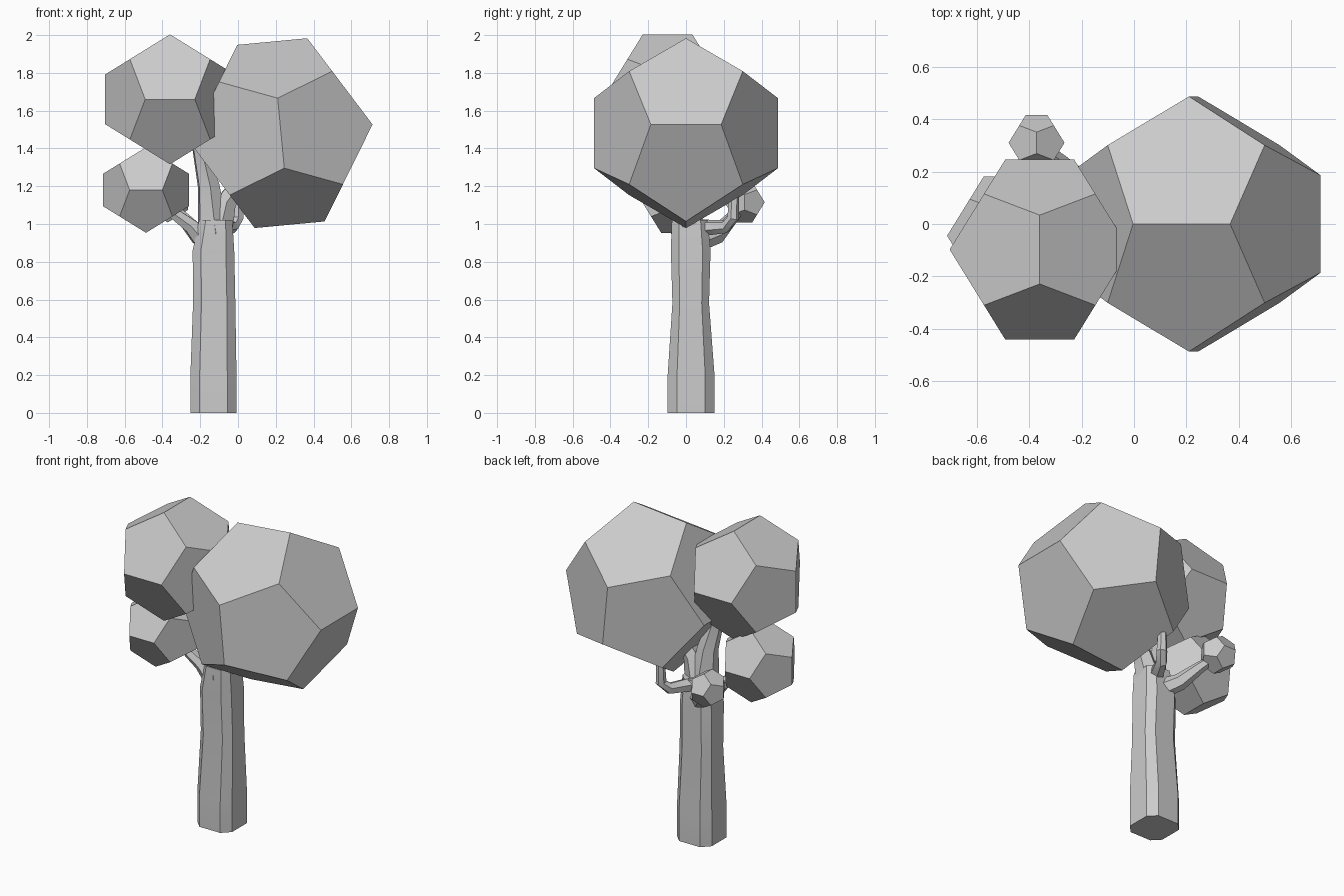
import bpy, bmesh, math
from mathutils import Vector, Matrix

if "Cube" in bpy.data.objects:
    bpy.data.objects.remove(bpy.data.objects["Cube"])

PHI = (1 + 5 ** 0.5) / 2


def finish(bm, name, smooth=None):
    bmesh.ops.recalc_face_normals(bm, faces=bm.faces)
    me = bpy.data.meshes.new(name)
    bm.to_mesh(me)
    bm.free()
    ob = bpy.data.objects.new(name, me)
    bpy.context.collection.objects.link(ob)
    if smooth:
        bpy.ops.object.select_all(action='DESELECT')
        ob.select_set(True)
        bpy.context.view_layer.objects.active = ob
        bpy.ops.object.shade_smooth_by_angle(angle=math.radians(smooth))
    return ob


def foliage(name, centre, s, rot):
    """Regular dodecahedron; s is half the side of its inscribed cube."""
    bm = bmesh.new()
    pm = (-1, 1)
    pts = [(x, y, z) for x in pm for y in pm for z in pm]
    for a in pm:
        for b in pm:
            p, q = a / PHI, b * PHI
            pts += [(0, p, q), (p, q, 0), (q, 0, p)]
    for p in pts:
        bm.verts.new(Vector(p) * s)
    bmesh.ops.convex_hull(bm, input=bm.verts)
    bmesh.ops.dissolve_limit(bm, angle_limit=0.02, verts=bm.verts, edges=bm.edges)
    bmesh.ops.transform(bm, matrix=Matrix.Translation(centre) @ rot, verts=bm.verts)
    return finish(bm, name)


def skin(bm, rings):
    n = len(rings[0])
    for a, b in zip(rings, rings[1:]):
        for i in range(n):
            bm.faces.new((a[i], a[(i + 1) % n], b[(i + 1) % n], b[i]))
    bm.faces.new(rings[0][::-1])
    bm.faces.new(rings[-1])


def branch(name, path, sides=6):
    """Tapered tube along (x, y, z, radius) points."""
    bm = bmesh.new()
    pts = [Vector(p[:3]) for p in path]
    rings = []
    for i, p in enumerate(pts):
        d = pts[min(i + 1, len(pts) - 1)] - pts[max(i - 1, 0)]
        d.normalize()
        u = d.cross(Vector((0.6, -0.8, 0.1))).normalized()
        v = d.cross(u)
        rings.append([bm.verts.new(p + path[i][3] * (u * math.cos(t) + v * math.sin(t)))
                      for t in (2 * math.pi * k / sides for k in range(sides))])
    skin(bm, rings)
    return finish(bm, name, 35)


# Foliage balls
flat = Matrix.Identity(4)
tilt = Matrix.Rotation(math.radians(-5.4), 4, 'Y') @ Matrix.Rotation(math.pi / 2, 4, 'Z')
# a quarter turn swaps the top edge from y to x
foliage("foliage_large", (0.2275, 0, 1.481), 0.301, tilt)
foliage("foliage_upper_left", (-0.36, -0.0975, 1.66), 0.2125, flat)
foliage("foliage_lower_left", (-0.487, -0.045, 1.18), 0.14, flat)
foliage("foliage_small", (-0.372, 0.31, 1.115), 0.066, flat)

# Trunk: chamfered square section (centre x, centre y, z, half x, half y)
bm = bmesh.new()
rings = []
for cx, cy, z, hx, hy in ((-0.13, 0.027, 0, 0.122, 0.124), (-0.13, 0.027, 0.2, 0.122, 0.124),
                          (-0.126, 0.025, 0.58, 0.112, 0.097), (-0.13, 0.025, 0.86, 0.11, 0.105),
                          (-0.118, 0.02, 1.02, 0.088, 0.095)):
    k = 0.6
    shape = [(1, -k), (1, k), (k, 1), (-k, 1), (-1, k), (-1, -k), (-k, -1), (k, -1)]
    rings.append([bm.verts.new((cx + hx * a, cy + hy * b, z)) for a, b in shape])
skin(bm, rings)
finish(bm, "trunk", 40)

# Branches to each ball, plus a bare twig at the back
branch("branch_upper_left", [(-0.13, 0.01, 0.95, 0.09), (-0.155, 0.0, 1.2, 0.062),
                             (-0.2, -0.03, 1.4, 0.045), (-0.27, -0.06, 1.55, 0.035)])
branch("branch_large", [(-0.11, 0.02, 0.93, 0.085), (-0.06, 0.01, 1.12, 0.06),
                        (0.06, 0.0, 1.27, 0.045)])
branch("branch_lower_left", [(-0.15, 0.01, 0.87, 0.06), (-0.25, -0.01, 0.99, 0.042),
                             (-0.4, -0.03, 1.1, 0.028)])
branch("branch_small", [(-0.14, 0.06, 0.91, 0.06), (-0.21, 0.16, 0.94, 0.05),
                        (-0.29, 0.24, 1.03, 0.035), (-0.37, 0.31, 1.11, 0.022)])
branch("twig_back", [(-0.1, 0.08, 0.98, 0.045), (-0.03, 0.21, 0.985, 0.035),
                     (0.0, 0.25, 1.03, 0.032), (0.0, 0.255, 1.18, 0.024)])
